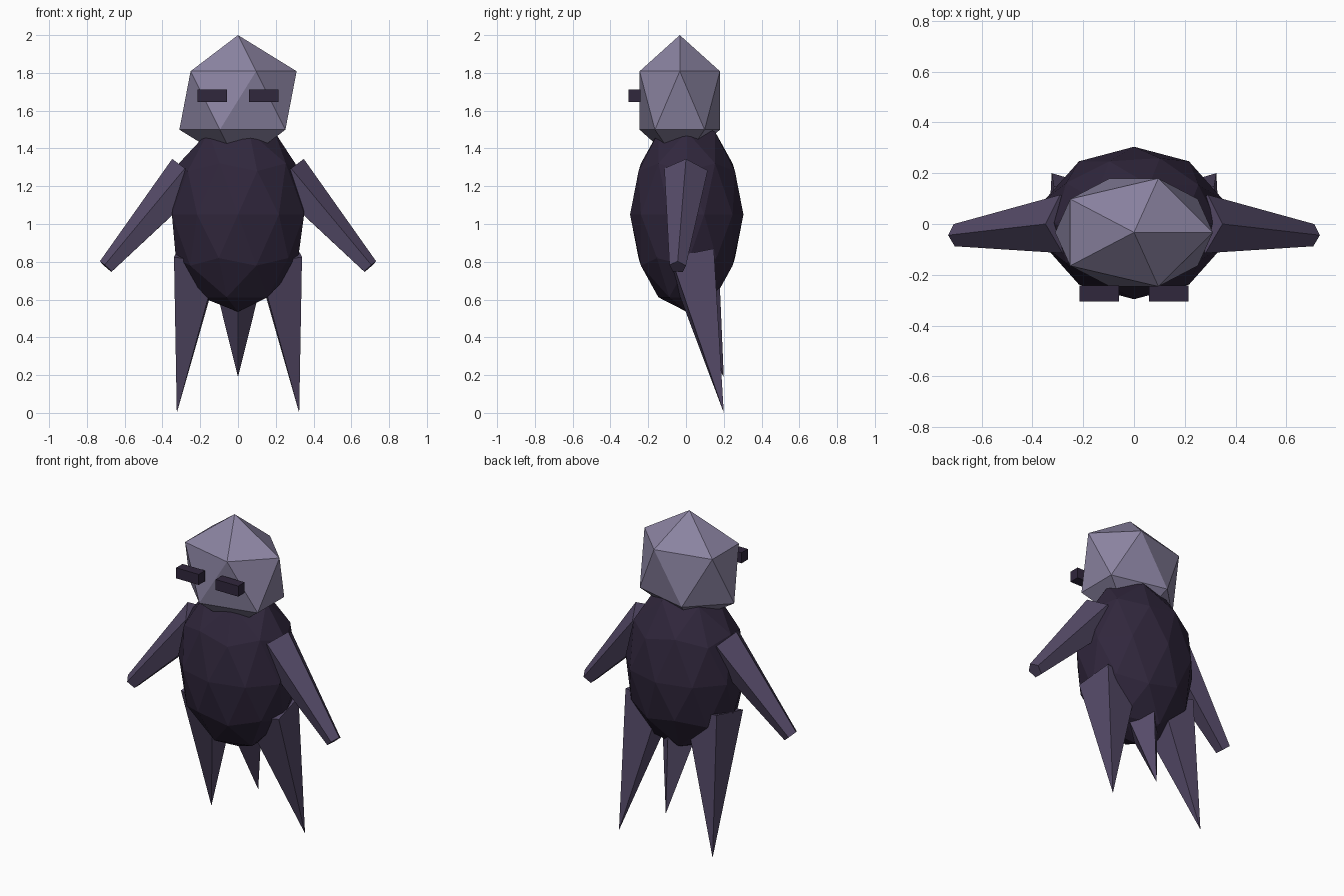
import bpy, bmesh, math
from mathutils import Vector, Matrix

if "Cube" in bpy.data.objects:
    bpy.data.objects.remove(bpy.data.objects["Cube"])


def material(name, rgb):
    m = bpy.data.materials.new(name)
    m.diffuse_color = (*rgb, 1)
    m.use_nodes = True
    m.node_tree.nodes["Principled BSDF"].inputs["Base Color"].default_value = m.diffuse_color
    return m


PALE = material("pale_lilac", (0.26, 0.23, 0.36))
MID = material("dusky_purple", (0.092, 0.07, 0.14))
DARK = material("dark_purple", (0.03, 0.02, 0.046))


def finish(name, bm, mat):
    bmesh.ops.recalc_face_normals(bm, faces=bm.faces)
    me = bpy.data.meshes.new(name)
    bm.to_mesh(me)
    bm.free()
    me.materials.append(mat)
    ob = bpy.data.objects.new(name, me)
    bpy.context.collection.objects.link(ob)
    return ob


def ball(name, detail, center, radii, mat):
    bm = bmesh.new()
    bmesh.ops.create_icosphere(bm, subdivisions=detail, radius=1)
    for v in bm.verts:
        v.co = Vector(center) + Vector(a * b for a, b in zip(v.co, radii))
    return finish(name, bm, mat)


def spike(name, start, end, r1, r2, sides, first, mat):
    """Tapered prism; 'first' is the direction of its first corner."""
    a, b = Vector(start), Vector(end)
    axis = (b - a).normalized()
    u = Vector(first)
    u = (u - axis * u.dot(axis)).normalized()
    w = axis.cross(u)
    bm = bmesh.new()

    def ring(c, r):
        return [bm.verts.new(c + r * (u * math.cos(t) + w * math.sin(t)))
                for t in (2 * math.pi * i / sides for i in range(sides))]

    lo = ring(a, r1)
    bm.faces.new(lo)
    hi = ring(b, r2) if r2 else [bm.verts.new(b)]
    if r2:
        bm.faces.new(hi)
    for i in range(sides):
        j = (i + 1) % sides
        bm.faces.new((lo[i], lo[j], hi[j], hi[i]) if r2 else (lo[i], lo[j], hi[0]))
    return finish(name, bm, mat)


# Faceted body and head
ball("body", 2, (0, 0.004, 1.05), (0.368, 0.3, 0.515), DARK)
ball("head", 1, (0, -0.033, 1.654), (0.347, 0.25, 0.346), PALE)

# Paired eyes, arms and legs
for s, side in ((-1, "left"), (1, "right")):
    bm = bmesh.new()
    bmesh.ops.create_cube(bm, size=1, matrix=Matrix.Translation((s * 0.137, -0.273, 1.678))
                          @ Matrix.Diagonal((0.156, 0.063, 0.066, 1)))
    finish(side + "_eye", bm, DARK)
    spike(side + "_arm", (s * 0.258, 0, 1.264), (s * 0.697, -0.044, 0.772),
          0.121, 0.046, 5, (s * 0.75, 0, 0.66), MID)
    spike(side + "_leg", (s * 0.212, 0.025, 0.83), (s * 0.324, 0.2, 0.0),
          0.165, 0, 4, (s * 0.64, 0.77, 0), MID)

# Tail spike
spike("tail", (0, 0.06, 0.68), (0, 0.2, 0.19), 0.122, 0, 4, (0, 1, 0), MID)
